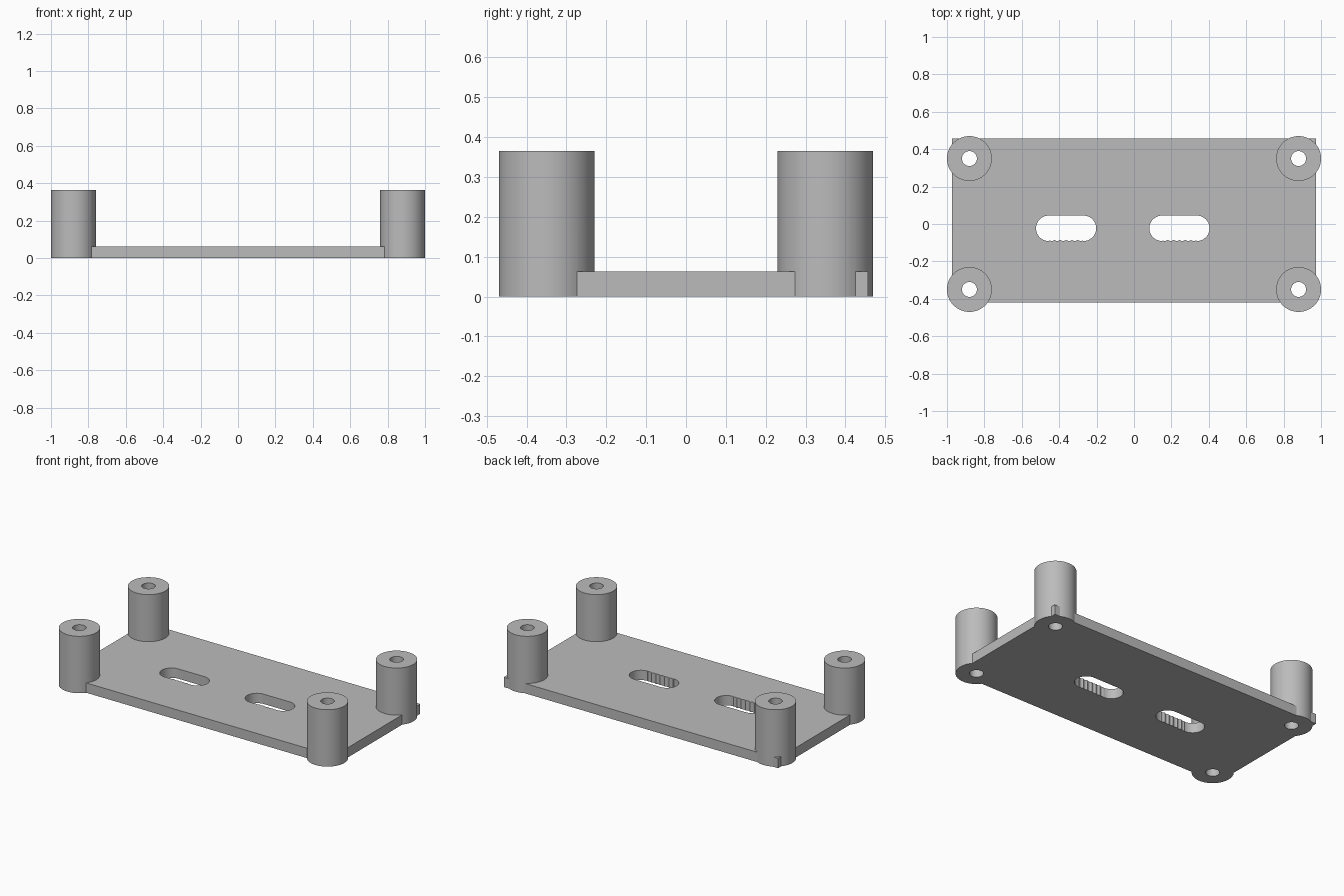
import bpy
import bmesh
from math import sin, cos, pi

if "Cube" in bpy.data.objects:
    bpy.data.objects.remove(bpy.data.objects["Cube"])

PLATE_H, POST_H = 0.063, 0.365
POSTS = [(sx * 0.88, sy * 0.35) for sx in (-1, 1) for sy in (-1, 1)]

grey = bpy.data.materials.new("plain grey")
grey.use_nodes = True
grey.diffuse_color = (0.5, 0.5, 0.5, 1)
grey.node_tree.nodes["Principled BSDF"].inputs["Base Color"].default_value = (0.5, 0.5, 0.5, 1)


def prism(name, outline, z0, z1):
    """Extrude a counter-clockwise outline from z0 to z1."""
    bm = bmesh.new()
    face = bm.faces.new([bm.verts.new((x, y, z0)) for x, y in outline])
    top = bmesh.ops.extrude_face_region(bm, geom=[face])["geom"]
    bmesh.ops.translate(bm, vec=(0, 0, z1 - z0),
                        verts=[v for v in top if isinstance(v, bmesh.types.BMVert)])
    bmesh.ops.recalc_face_normals(bm, faces=bm.faces)
    mesh = bpy.data.meshes.new(name)
    bm.to_mesh(mesh)
    bm.free()
    mesh.materials.append(grey)
    obj = bpy.data.objects.new(name, mesh)
    bpy.context.collection.objects.link(obj)
    return obj


def arc(cx, cy, r, start, end, n):
    angles = [start + (end - start) * i / n for i in range(n + 1)]
    return [(cx + r * cos(a), cy + r * sin(a)) for a in angles]


def circle(cx, cy, r, n):
    return arc(cx, cy, r, 0, 2 * pi, n)[:-1]


def slot(cx, cy, half, r, bumps=6, depth=0.006):
    """Rounded slot whose front wall is a row of shallow scallops."""
    points = arc(cx + half, cy, r, 0, pi / 2, 12)
    points += arc(cx - half, cy, r, pi / 2, 3 * pi / 2, 24)
    steps = bumps * 6
    for i in range(1, steps):
        x = cx - half + 2 * half * i / steps
        points.append((x, cy - r + depth * (1 - abs(sin(pi * i / 6)))))
    return points + arc(cx + half, cy, r, -pi / 2, 0, 12)[:-1]


def combine(target, tool, operation):
    mod = target.modifiers.new(operation.lower(), "BOOLEAN")
    mod.operation, mod.object, mod.solver = operation, tool, "EXACT"
    bpy.context.view_layer.objects.active = target
    bpy.ops.object.modifier_apply(modifier=mod.name)
    bpy.data.objects.remove(tool)


# Base plate, reaching slightly further at the back
plate = prism("mounting_plate",
              [(-0.973, -0.42), (0.973, -0.42), (0.973, 0.457), (-0.973, 0.457)], 0, PLATE_H)

# Corner standoffs, fused to the plate and bored through
for x, y in POSTS:
    combine(plate, prism("standoff", circle(x, y, 0.12, 64), 0, POST_H), "UNION")
for x, y in POSTS:
    combine(plate, prism("screw_hole", circle(x, y, 0.04, 40), -0.1, POST_H + 0.1), "DIFFERENCE")

# Two adjustment slots
for x in (-0.363, 0.243):
    combine(plate, prism("slot_cutter", slot(x, -0.023, 0.093, 0.068), -0.1, 0.2), "DIFFERENCE")

# Smooth round walls, crisp edges
bpy.ops.object.select_all(action="DESELECT")
plate.select_set(True)
bpy.context.view_layer.objects.active = plate
bpy.ops.object.shade_smooth_by_angle(angle=pi / 9)
